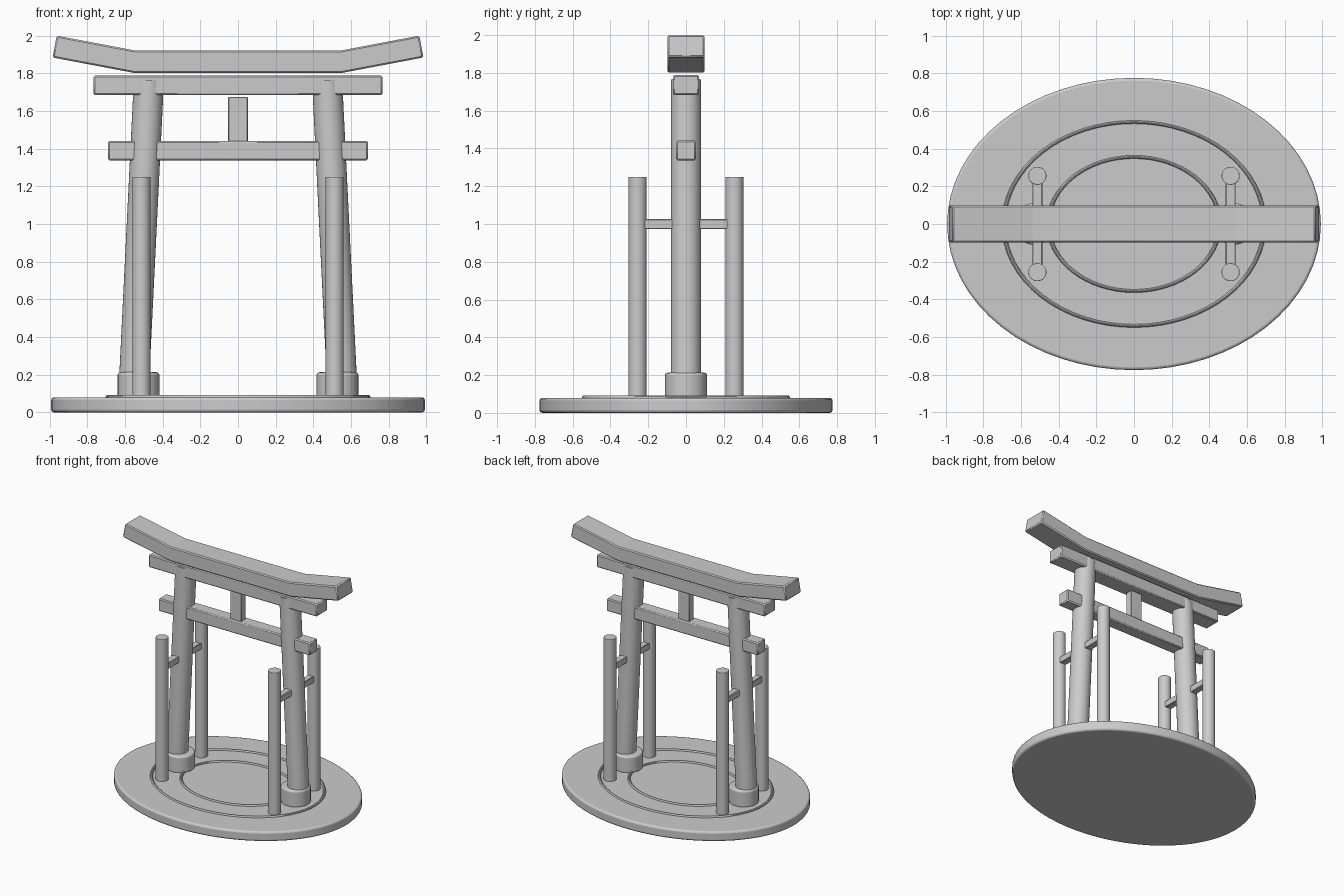
import bpy, bmesh, math
from mathutils import Vector

if "Cube" in bpy.data.objects:
    bpy.data.objects.remove(bpy.data.objects["Cube"])

stone = bpy.data.materials.new("light_grey")
stone.diffuse_color = (0.6, 0.6, 0.6, 1)
stone.use_nodes = True
stone.node_tree.nodes["Principled BSDF"].inputs["Base Color"].default_value = stone.diffuse_color


def finish(ob, name, bevel=0.0, segs=2):
    ob.name = name
    ob.data.materials.clear()
    ob.data.materials.append(stone)
    if bevel:
        m = ob.modifiers.new("soft_edges", 'BEVEL')
        m.width, m.segments, m.limit_method = bevel, segs, 'ANGLE'
        m.angle_limit = math.radians(40)
    bpy.ops.object.select_all(action='DESELECT')
    ob.select_set(True)
    bpy.context.view_layer.objects.active = ob
    bpy.ops.object.shade_smooth_by_angle(angle=math.radians(35))
    return ob


def box(name, lo, hi, bevel=0.008):
    lo, hi = Vector(lo), Vector(hi)
    bpy.ops.mesh.primitive_cube_add(size=1, location=(lo + hi) / 2)
    ob = bpy.context.object
    ob.scale = hi - lo
    bpy.ops.object.transform_apply(location=False, rotation=False, scale=True)
    return finish(ob, name, bevel, 1)


def rod(name, a, b, r, bevel=0.0, sides=32, squash=1.0):
    a, b = Vector(a), Vector(b)
    d = b - a
    bpy.ops.mesh.primitive_cylinder_add(vertices=sides, radius=r, depth=d.length, location=(a + b) / 2)
    ob = bpy.context.object
    ob.scale = (1, squash, 1)
    bpy.ops.object.transform_apply(location=False, rotation=False, scale=True)
    ob.rotation_euler = d.to_track_quat('Z', 'Y').to_euler() if d.xy.length > 1e-6 else (0, 0, 0)
    return finish(ob, name, bevel, 3)


# oval base with two thin raised rings
rod("oval_base", (0, 0, 0), (0, 0, 0.08), 0.992, 0.015, 64, 0.782)
for name, r in (("outer_ring", 0.692), ("inner_ring", 0.455)):
    bpy.ops.mesh.primitive_torus_add(major_segments=64, minor_segments=10, major_radius=r,
                                     minor_radius=0.011, location=(0, 0, 0.081))
    ob = bpy.context.object
    ob.scale = (1, 0.782, 1)
    bpy.ops.object.transform_apply(location=False, rotation=False, scale=True)
    finish(ob, name)

# leaning columns with feet, side posts and ties
for side, s in (("left", -1), ("right", 1)):
    rod(side + "_column", (s * 0.556, 0, 0.08), (s * 0.473, 0, 1.765), 0.08)
    rod(side + "_column_foot", (s * 0.528, 0, 0.07), (s * 0.528, 0, 0.213), 0.111, 0.015)
    for end, t in (("front", -1), ("back", 1)):
        rod(f"{side}_{end}_post", (s * 0.513, t * 0.256, 0.07), (s * 0.513, t * 0.256, 1.25), 0.048, 0.004)
    box(side + "_tie", (s * 0.513 - 0.027, -0.24, 0.973), (s * 0.513 + 0.027, 0.24, 1.026), 0.004)

# cross beams and middle strut
box("lower_beam", (-0.69, -0.052, 1.337), (0.69, 0.052, 1.441))
box("middle_strut", (-0.052, -0.03, 1.43), (0.052, 0.03, 1.675), 0.004)
box("upper_beam", (-0.767, -0.07, 1.684), (0.767, 0.07, 1.788))

# roof beam: bent profile swept through its depth
half = [(0.54, 1.92), (0.963, 2.0), (0.984, 1.884), (0.551, 1.802)]
outline = half + [(-x, z) for x, z in reversed(half)]
bm = bmesh.new()
rows = [[bm.verts.new((x, y, z)) for x, z in outline] for y in (-0.098, 0.098)]
n = len(outline)
for quad in ((0, 1, 2, 3), (7, 0, 3, 4), (4, 5, 6, 7)):
    bm.faces.new([rows[0][i] for i in quad])
    bm.faces.new([rows[1][i] for i in reversed(quad)])
for i in range(n):
    j = (i + 1) % n
    bm.faces.new((rows[0][i], rows[1][i], rows[1][j], rows[0][j]))
bmesh.ops.recalc_face_normals(bm, faces=bm.faces)
me = bpy.data.meshes.new("roof_beam")
bm.to_mesh(me)
bm.free()
roof = bpy.data.objects.new("roof_beam", me)
bpy.context.collection.objects.link(roof)
finish(roof, "roof_beam", 0.008, 1)
roof.data.set_sharp_from_angle(angle=math.radians(8))
